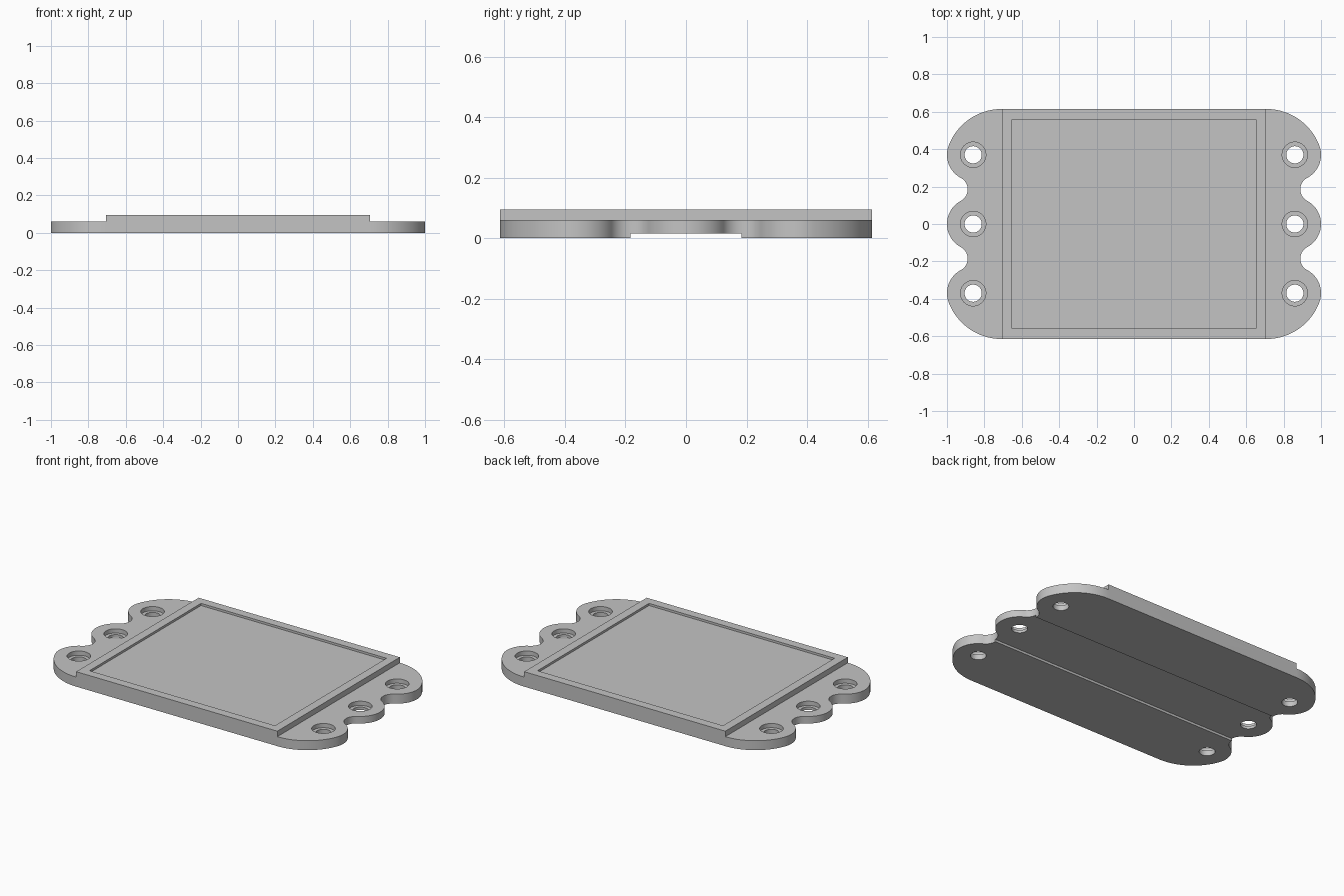
import bpy, bmesh, math

if "Cube" in bpy.data.objects:
    bpy.data.objects.remove(bpy.data.objects["Cube"])

HALF_X, HALF_Y = 0.707, 0.615        # raised block
FLANGE_Z, TOP_Z = 0.06, 0.095
HOLE_X, HOLE_Y = 0.86, 0.37
LOBE_R = 0.14

grey = bpy.data.materials.new("plain grey")
grey.diffuse_color = (0.55, 0.55, 0.55, 1)
grey.use_nodes = True
grey.node_tree.nodes["Principled BSDF"].inputs["Base Color"].default_value = grey.diffuse_color


def make_object(name, bm):
    mesh = bpy.data.meshes.new(name)
    bmesh.ops.recalc_face_normals(bm, faces=bm.faces)
    bm.to_mesh(mesh)
    bm.free()
    mesh.materials.append(grey)
    obj = bpy.data.objects.new(name, mesh)
    bpy.context.collection.objects.link(obj)
    return obj


def prism(name, pts, z0, z1):
    bm = bmesh.new()
    face = bm.faces.new([bm.verts.new((x, y, z0)) for x, y in pts])
    top = bmesh.ops.extrude_face_region(bm, geom=[face])["geom"]
    bmesh.ops.translate(bm, vec=(0, 0, z1 - z0),
                        verts=[v for v in top if isinstance(v, bmesh.types.BMVert)])
    return make_object(name, bm)


def box(name, x0, x1, y0, y1, z0, z1):
    return prism(name, [(x0, y0), (x1, y0), (x1, y1), (x0, y1)], z0, z1)


def arc(cx, cy, r, a0, a1, n):
    return [(cx + r * math.cos(a0 + (a1 - a0) * i / n),
             cy + r * math.sin(a0 + (a1 - a0) * i / n)) for i in range(n + 1)]


def disc(name, x, y, r, z0, z1):
    return prism(name, arc(x, y, r, 0, math.tau, 40)[:-1], z0, z1)


# Outline of one quarter: corner arc, outer lobe, notch, half of middle lobe
dx, dy = HOLE_X - HALF_X, HALF_Y - HOLE_Y
corner_r = (dx**2 + dy**2 - LOBE_R**2) / (2 * (dy - LOBE_R))
corner_y = HALF_Y - corner_r
blend = math.atan2(HOLE_Y - corner_y, dx)
notch_r, notch_y = 0.07, HOLE_Y / 2
notch_x = HOLE_X + math.sqrt((LOBE_R + notch_r)**2 - notch_y**2)
tilt = math.atan2(notch_y, notch_x - HOLE_X)
quarter = arc(HALF_X, corner_y, corner_r, math.pi / 2, blend, 20)
quarter += arc(HOLE_X, HOLE_Y, LOBE_R, blend, -tilt, 14)[1:]
quarter += arc(notch_x, notch_y, notch_r, math.pi - tilt, math.pi + tilt, 18)[1:]
quarter += arc(HOLE_X, 0, LOBE_R, tilt, 0, 10)[1:]
right = quarter + [(x, -y) for x, y in reversed(quarter[:-1])]
outline = right + [(-x, y) for x, y in reversed(right)]
body = prism("mounting_plate", outline, 0, TOP_Z)

# Cutters: end steps, top recess, underside channel, counterbored holes
cutters = [
    box("recess_cutter", -HALF_X + 0.055, HALF_X - 0.055,
        -HALF_Y + 0.055, HALF_Y - 0.055, TOP_Z - 0.014, 0.2),
    box("channel_cutter", -1.2, 1.2, -0.183, 0.183, -0.1, 0.015)]
for s in (-1, 1):
    a, b = sorted((s * HALF_X, s * 1.2))
    cutters.append(box("step_cutter", a, b, -0.8, 0.8, FLANGE_Z, 0.2))
    for y in (-HOLE_Y, 0, HOLE_Y):
        cutters.append(disc("hole_cutter", s * HOLE_X, y, 0.046, -0.1, 0.2))
        cutters.append(disc("counterbore_cutter", s * HOLE_X, y, 0.068, 0.033, 0.2))

bpy.context.view_layer.objects.active = body
body.select_set(True)
for c in cutters:
    mod = body.modifiers.new("cut", "BOOLEAN")
    mod.operation, mod.solver, mod.object = "DIFFERENCE", "EXACT", c
    bpy.ops.object.modifier_apply(modifier=mod.name)
    bpy.data.objects.remove(c, do_unlink=True)
bpy.ops.object.shade_smooth_by_angle(angle=math.radians(30))
